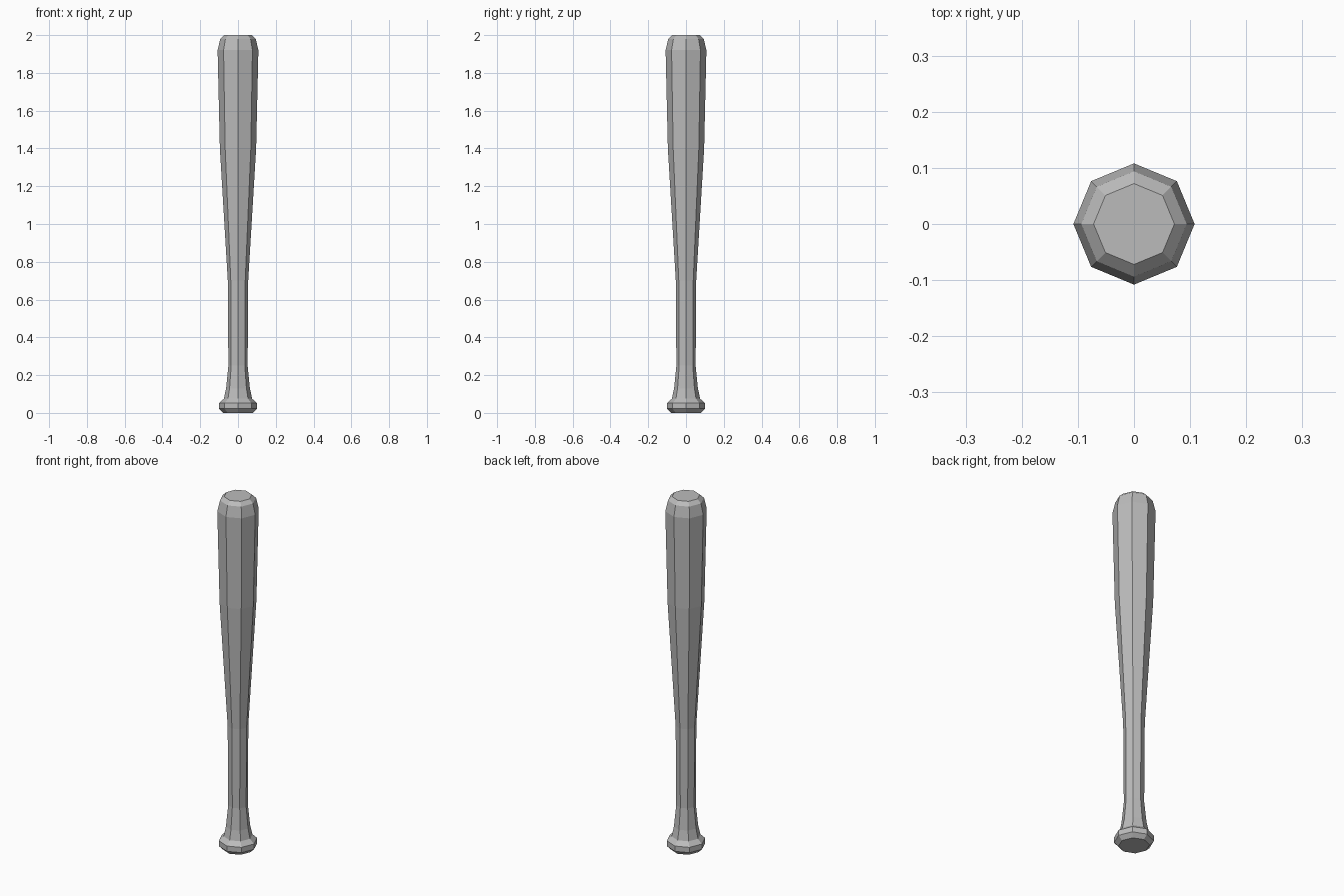
import bpy
import bmesh
from math import cos, sin, tau

cube = bpy.data.objects.get("Cube")
if cube:
    bpy.data.objects.remove(cube, do_unlink=True)

SIDES = 8

# Radius and height of each ring, from the knob to the tip
PROFILE = [
    (0.078, 0.0), (0.1, 0.022), (0.1, 0.052), (0.075, 0.075),
    (0.063, 0.13), (0.051, 0.25), (0.054, 0.7),
    (0.096, 1.4), (0.108, 1.92), (0.094, 1.98), (0.072, 2.0),
]

grey = bpy.data.materials.new("plain grey")
grey.use_nodes = True
colour = (0.5, 0.5, 0.5, 1)
grey.diffuse_color = colour
grey.node_tree.nodes["Principled BSDF"].inputs["Base Color"].default_value = colour

# Turned bat body: octagonal rings bridged along the profile
bm = bmesh.new()
rings = [
    [bm.verts.new((r * cos(tau * i / SIDES), r * sin(tau * i / SIDES), z))
     for i in range(SIDES)]
    for r, z in PROFILE
]
for low, high in zip(rings, rings[1:]):
    for i in range(SIDES):
        j = (i + 1) % SIDES
        bm.faces.new((low[i], low[j], high[j], high[i]))

# Flat end caps
bm.faces.new(rings[0][::-1])
bm.faces.new(rings[-1])

mesh = bpy.data.meshes.new("bat")
bm.to_mesh(mesh)
bm.free()
mesh.materials.append(grey)
bat = bpy.data.objects.new("bat", mesh)
bpy.context.collection.objects.link(bat)
